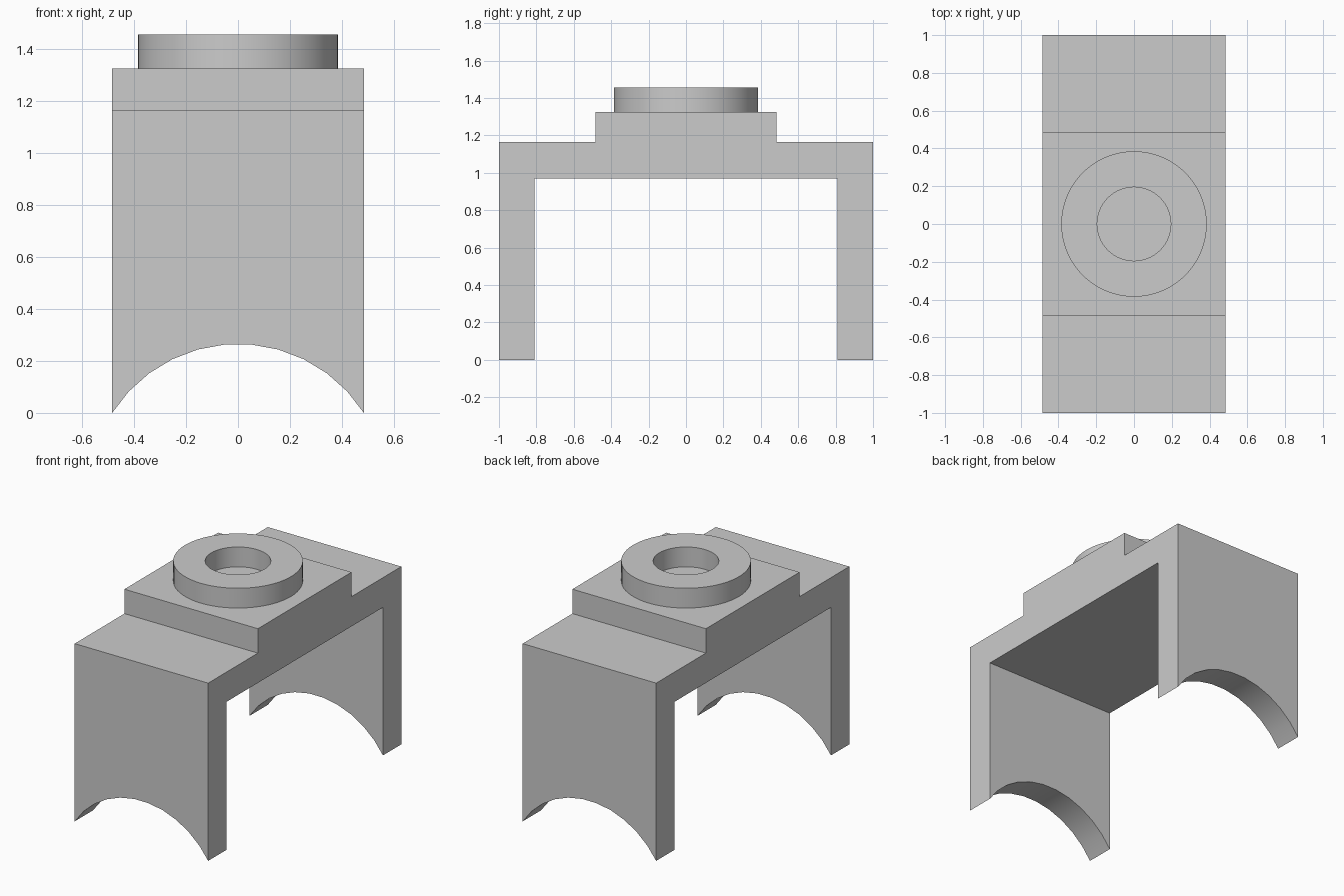
import bpy, bmesh, math

if "Cube" in bpy.data.objects:
    bpy.data.objects.remove(bpy.data.objects["Cube"])

HALF_W = 0.484           # half width along x
ARC_H = 0.265            # height of the leg cut-outs
SEGS = 11                # facets in each cut-out arc


def finish(bm, name):
    bmesh.ops.recalc_face_normals(bm, faces=bm.faces)
    mesh = bpy.data.meshes.new(name)
    bm.to_mesh(mesh)
    bm.free()
    obj = bpy.data.objects.new(name, mesh)
    bpy.context.collection.objects.link(obj)
    bpy.ops.object.select_all(action='DESELECT')
    bpy.context.view_layer.objects.active = obj
    obj.select_set(True)
    bpy.ops.object.shade_smooth_by_angle(angle=math.radians(30))
    return obj


# Stepped bridge: side profile lofted across x, leg bottoms following an arc
radius = (HALF_W ** 2 + ARC_H ** 2) / (2 * ARC_H)
sweep = math.asin(HALF_W / radius)


def side_profile(foot_z):
    half = [(0.81, 0.97), (0.81, foot_z), (1.0, foot_z),
            (1.0, 1.165), (0.485, 1.165), (0.485, 1.325)]
    return half + [(-y, z) for y, z in reversed(half)]


bm = bmesh.new()
rings = []
for i in range(SEGS + 1):
    a = sweep * (2 * i / SEGS - 1)
    foot = max(0.0, ARC_H - radius * (1 - math.cos(a)))
    rings.append([bm.verts.new((radius * math.sin(a), y, z))
                  for y, z in side_profile(foot)])
for r0, r1 in zip(rings, rings[1:]):
    n = len(r0)
    for j in range(n):
        k = (j + 1) % n
        bm.faces.new((r0[j], r0[k], r1[k], r1[j]))
bm.faces.new(rings[0])
bm.faces.new(rings[-1])
bmesh.ops.recalc_face_normals(bm, faces=bm.faces)
# merge coplanar strips into clean flat faces
bmesh.ops.dissolve_limit(bm, angle_limit=math.radians(1),
                         verts=bm.verts, edges=bm.edges)
finish(bm, "bridge_body")

# Round collar on the raised pad; the pad top is the floor of its hole
bm = bmesh.new()
pts = [bm.verts.new((r, 0, z)) for r, z in
       [(0.385, 1.325), (0.385, 1.455), (0.195, 1.455), (0.195, 1.325)]]
edges = [bm.edges.new(p) for p in zip(pts, pts[1:])]
bmesh.ops.spin(bm, geom=pts + edges, cent=(0, 0, 0), axis=(0, 0, 1),
               angle=2 * math.pi, steps=64)
bmesh.ops.remove_doubles(bm, verts=bm.verts, dist=1e-4)
bmesh.ops.recalc_face_normals(bm, faces=bm.faces)
# make sure the collar's walls and top face outward
top = max(bm.faces, key=lambda f: f.calc_center_median().z)
flip = top.normal.z < 0
collar = finish(bm, "collar_ring")
if flip:
    collar.data.flip_normals()
